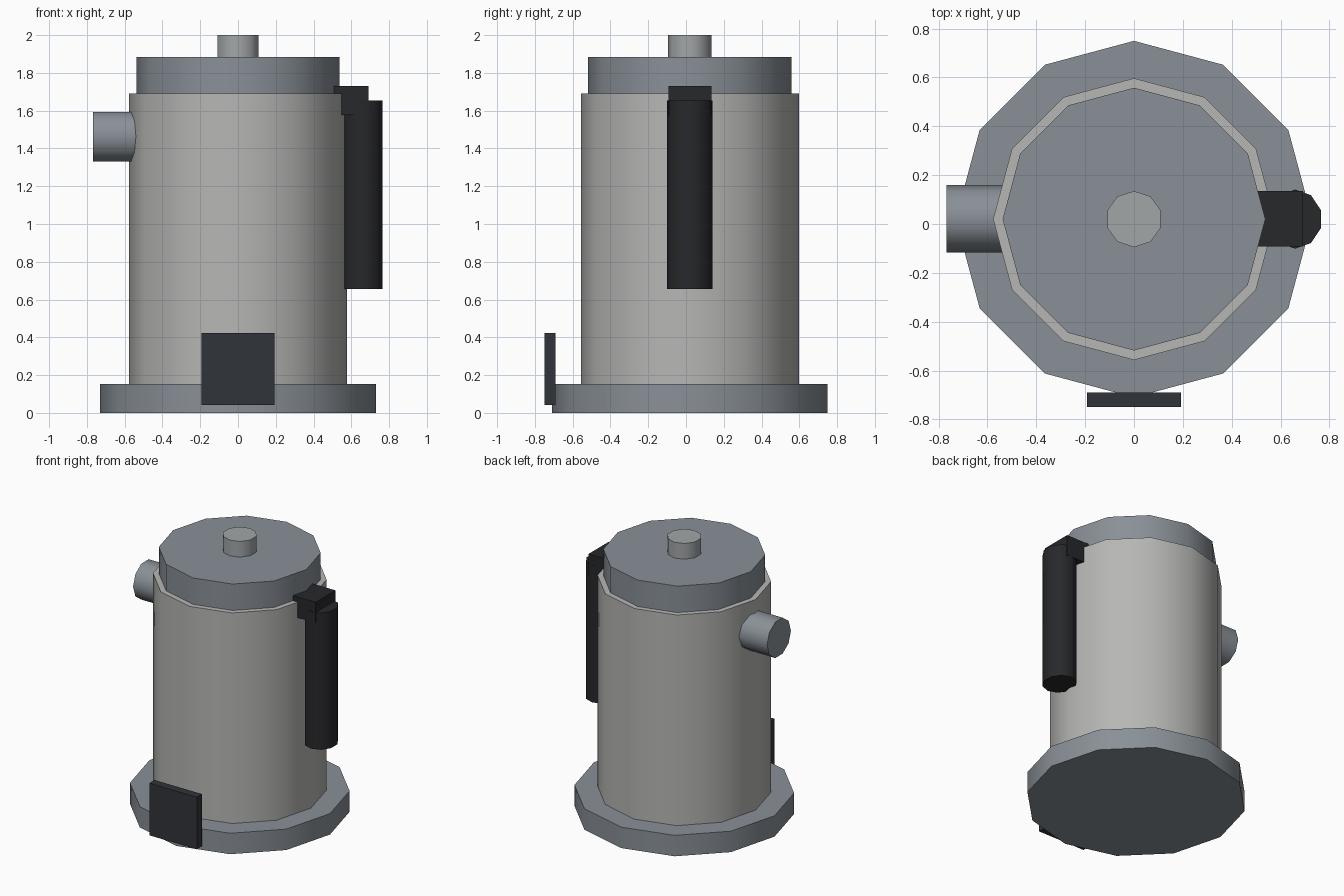
import bpy
from math import radians, pi

if "Cube" in bpy.data.objects:
    bpy.data.objects.remove(bpy.data.objects["Cube"])

CY = 0.02  # shared axis of the round parts


def material(name, rgb):
    m = bpy.data.materials.new(name)
    m.diffuse_color = (*rgb, 1)
    m.use_nodes = True
    m.node_tree.nodes["Principled BSDF"].inputs["Base Color"].default_value = m.diffuse_color
    return m


STEEL = material("steel", (0.47, 0.47, 0.46))
TRIM = material("blue_grey_trim", (0.25, 0.28, 0.31))
KNOB = material("knob_grey", (0.36, 0.38, 0.39))
BLACK = material("black_plastic", (0.02, 0.021, 0.024))
PANEL = material("dark_panel", (0.03, 0.034, 0.04))


def finish(name, mat):
    ob = bpy.context.object
    ob.name = name
    ob.data.materials.append(mat)
    return ob


def cylinder(name, sides, r, z0, z1, mat, x=0, squash=1):
    """Upright prism with one corner pointing along +y, smooth around its side."""
    bpy.ops.mesh.primitive_cylinder_add(vertices=sides, radius=r, depth=z1 - z0,
                                        location=(x, CY, (z0 + z1) / 2))
    bpy.context.object.scale.x = squash
    bpy.ops.object.transform_apply(location=False, rotation=False, scale=True)
    bpy.ops.object.shade_smooth_by_angle(angle=radians(45))
    return finish(name, mat)


def box(name, x, y, z, mat):
    """Box from (min, max) pairs."""
    bpy.ops.mesh.primitive_cube_add(size=1, location=[sum(p) / 2 for p in (x, y, z)])
    bpy.context.object.scale = [p[1] - p[0] for p in (x, y, z)]
    bpy.ops.object.transform_apply(location=False, rotation=False, scale=True)
    return finish(name, mat)


# Stacked round parts
cylinder("base", 12, 0.73, 0, 0.153, TRIM)
cylinder("body", 12, 0.577, 0.153, 1.692, STEEL)
cylinder("lid", 12, 0.538, 1.692, 1.885, TRIM)
cylinder("lid_knob", 10, 0.115, 1.885, 2.0, KNOB)

# Spout stub on the left, lying along x
spout = cylinder("spout", 10, 0.138, -0.16, 0.16, TRIM)
spout.rotation_euler = (0, -pi / 2, 0)
spout.location = (-0.607, 0.022, 1.463)

# Handle on the right with its top bracket
cylinder("handle", 10, 0.121, 0.655, 1.655, BLACK, x=0.66, squash=0.913)
box("handle_bracket", (0.46, 0.692), (-0.092, 0.136), (1.578, 1.73), BLACK)

# Control panel at the front of the base
box("control_panel", (-0.192, 0.192), (-0.75, -0.69), (0.042, 0.423), PANEL)
